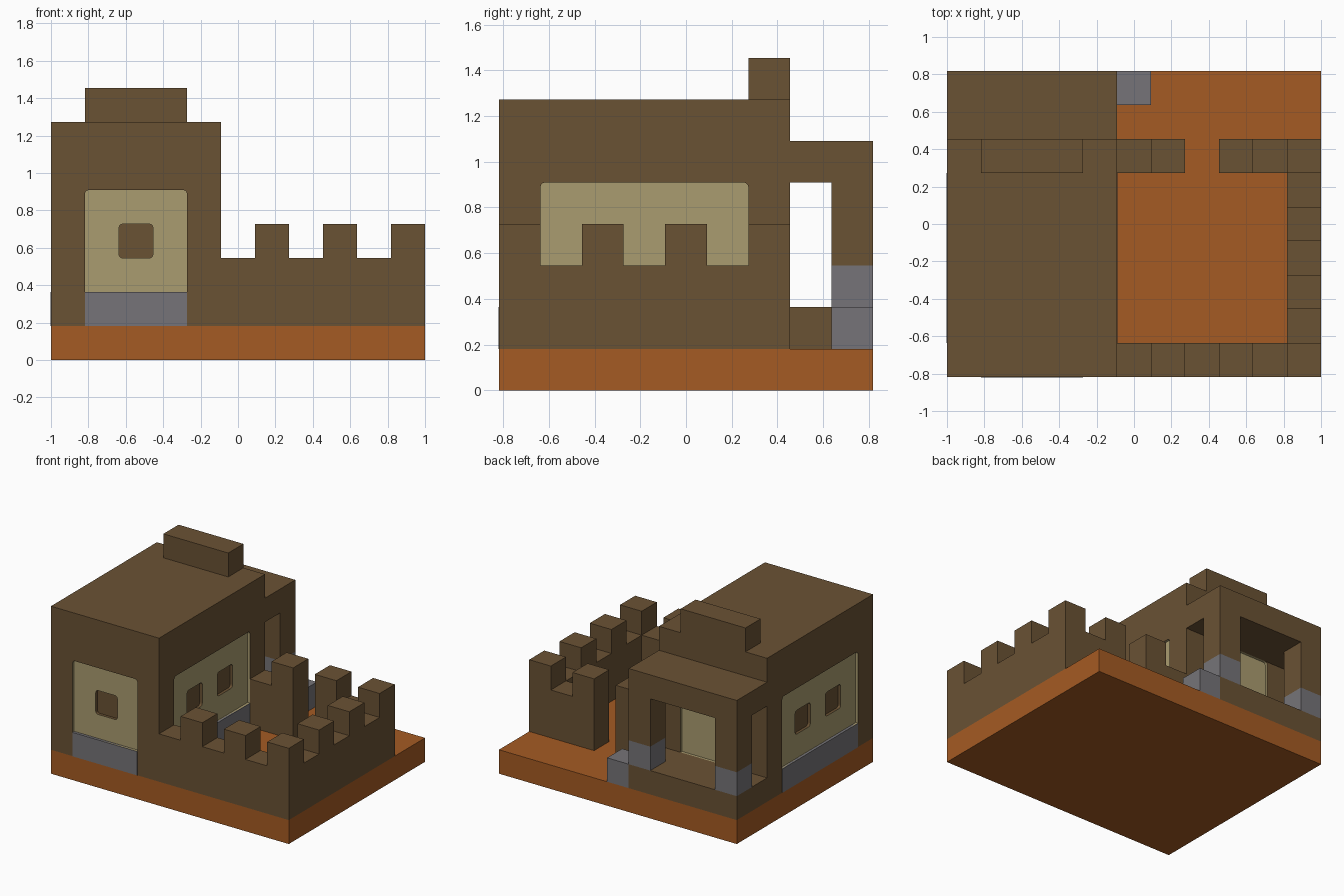
import bpy, bmesh
from mathutils import Vector

if "Cube" in bpy.data.objects:
    bpy.data.objects.remove(bpy.data.objects["Cube"], do_unlink=True)

U = 2 / 11                     # one building block
ORIGIN = Vector((5.5, 4.5, 0))


def material(name, rgb):
    lin = [((c / 255 + 0.055) / 1.055) ** 2.4 for c in rgb] + [1]
    m = bpy.data.materials.new(name)
    m.use_nodes = True
    m.diffuse_color = lin
    m.node_tree.nodes["Principled BSDF"].inputs["Base Color"].default_value = lin
    return m


BROWN = material("brown wall", (106, 82, 52))
ORANGE = material("orange ground", (165, 91, 35))
BEIGE = material("beige panel", (170, 156, 112))
GREY = material("grey stone", (118, 116, 120))


def blocks(name, mat, boxes, round_axis=None, top_only=False):
    """Object made of boxes given as (low corner, high corner) in blocks."""
    bm = bmesh.new()
    for lo, hi in boxes:
        lo, hi = Vector(lo), Vector(hi)
        verts = bmesh.ops.create_cube(bm, size=1)["verts"]
        for v in verts:
            v.co = ((lo + hi) / 2 + v.co * (hi - lo) - ORIGIN) * U
        if round_axis is not None:
            mid = (lo.z + hi.z) / 2 * U
            edges = {e for v in verts for e in v.link_edges}
            edges = [e for e in edges
                     if abs((e.verts[0].co - e.verts[1].co).normalized()[round_axis]) > 0.9
                     and (not top_only or e.verts[0].co.z > mid)]
            bmesh.ops.bevel(bm, geom=edges, offset=0.02, segments=3,
                            profile=0.5, affect='EDGES')
    bmesh.ops.recalc_face_normals(bm, faces=bm.faces)
    mesh = bpy.data.meshes.new(name)
    bm.to_mesh(mesh)
    bm.free()
    mesh.materials.append(mat)
    ob = bpy.data.objects.new(name, mesh)
    bpy.context.collection.objects.link(ob)
    return ob


def carve(target, cutter):
    """Cut a recess that keeps the colour of the cutter."""
    mod = target.modifiers.new("recess", 'BOOLEAN')
    mod.object = cutter
    mod.solver = 'EXACT'
    mod.material_mode = 'TRANSFER'
    bpy.context.view_layer.objects.active = target
    bpy.ops.object.modifier_apply(modifier=mod.name)
    bpy.data.objects.remove(cutter, do_unlink=True)


# Ground slab
blocks("ground", ORANGE, [((0, 0, 0), (11, 9, 1))])

# House with roof crest
house = blocks("house", BROWN, [((0, 0, 1), (5, 7, 7))])
blocks("roof_crest", BROWN, [((1, 6, 7), (4, 7, 8))])

# Shallow panels on each wall, then deeper windows
P, W, OUT = 0.1, 0.22, 0.5
for axis, boxes in (
    (1, [((1, -OUT, 2), (4, P, 5)), ((1, 7 - P, 2), (4, 7 + OUT, 5))]),
    (0, [((-OUT, 1, 2), (P, 6, 5)), ((5 - P, 1, 2), (5 + OUT, 6, 5))]),
):
    carve(house, blocks("panel_cutter", BEIGE, boxes, axis, True))
carve(house, blocks("front_window_cutter", BROWN, [((2, -OUT, 3), (3, W, 4))], 1))
side_windows = [((x0, y, 3), (x1, y + 1, 4)) for y in (2, 4)
                for x0, x1 in ((-OUT, W), (5 - W, 5 + OUT))]
carve(house, blocks("side_window_cutter", BROWN, side_windows, 0))

# Stone strips under the panels
S = 0.015
blocks("stone_strips", GREY, [((1, -S, 1), (4, P, 2)),
                              ((-S, 1, 1), (P, 6, 2)),
                              ((5 - P, 1, 1), (5 + S, 6, 2))])

# Back porch: floor, roof, posts on stone feet, step
blocks("porch_floor", BROWN, [((0, 7, 1), (5, 9, 2))])
blocks("porch_roof", BROWN, [((0, 7, 5), (5, 9, 6))])
blocks("porch_posts", BROWN, [((x, 8, 3), (x + 1, 9, 5)) for x in (0, 4)])
blocks("post_feet", GREY, [((x, 8, 2), (x + 1, 9, 3)) for x in (0, 4)])
blocks("porch_step", GREY, [((5, 8, 1), (6, 9, 2))])

# Courtyard walls with a gateway at the back
blocks("courtyard_walls", BROWN, [((5, 0, 1), (11, 1, 3)),
                                  ((10, 1, 1), (11, 6, 3)),
                                  ((5, 6, 1), (7, 7, 3)),
                                  ((8, 6, 1), (11, 7, 3))])

# Battlements on every second block
spots = [(x, y) for x in (6, 8, 10) for y in (0, 6)] + [(10, 2), (10, 4)]
blocks("battlements", BROWN, [((x, y, 3), (x + 1, y + 1, 4)) for x, y in spots])
